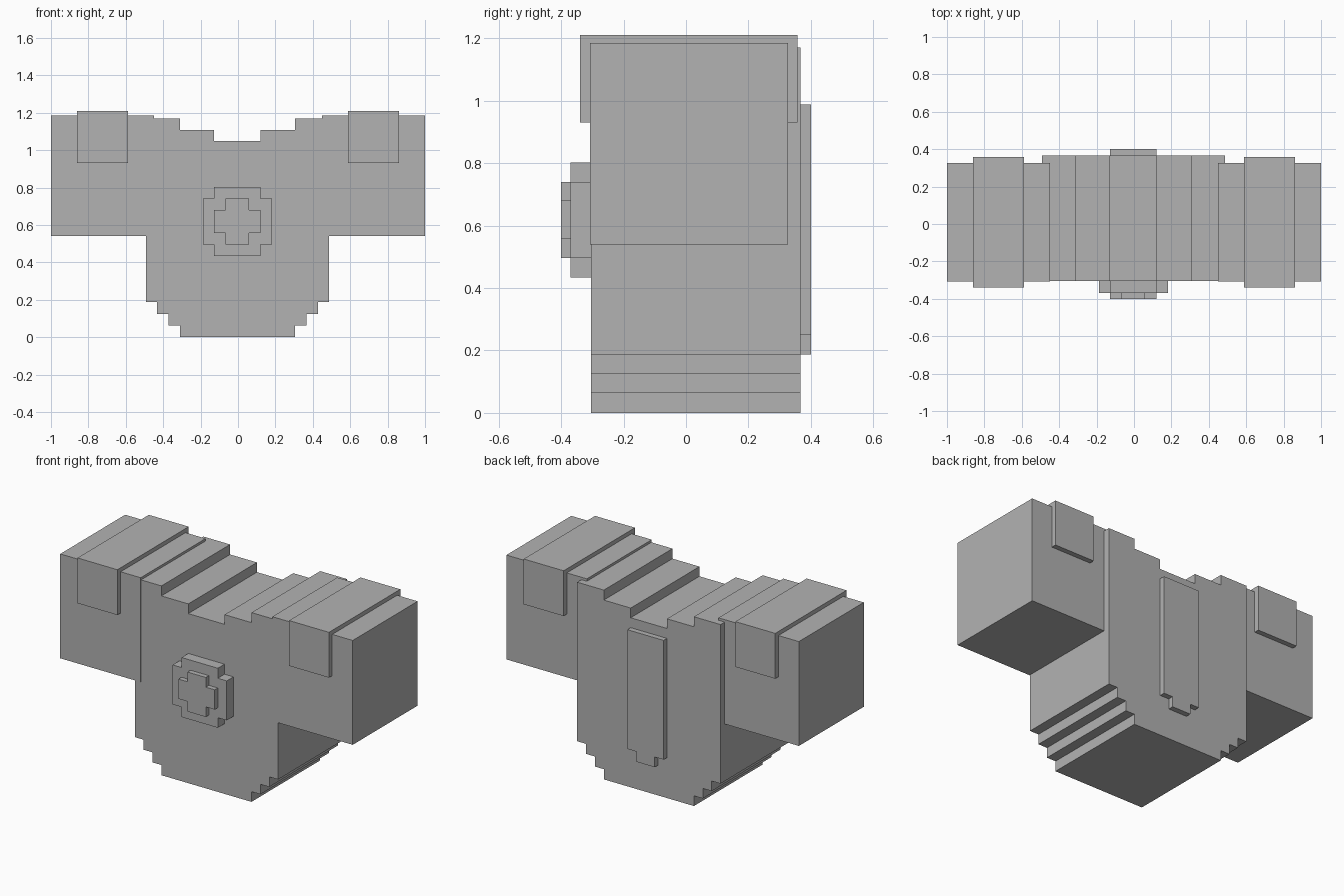
import bpy
import bmesh

cube = bpy.data.objects.get("Cube")
if cube:
    bpy.data.objects.remove(cube, do_unlink=True)

GREY = (0.448, 0.448, 0.448, 1.0)
grey = bpy.data.materials.new("plain grey")
grey.diffuse_color = GREY
grey.use_nodes = True
grey.node_tree.nodes["Principled BSDF"].inputs["Base Color"].default_value = GREY

CENTRE = -0.003  # the torso sits a hair off the middle


def extrude_profile(name, points, y_front, y_back):
    """Extrude an (x, z) outline from y_front to y_back."""
    bm = bmesh.new()
    face = bm.faces.new([bm.verts.new((x, y_front, z)) for x, z in points])
    grown = bmesh.ops.extrude_face_region(bm, geom=[face])["geom"]
    verts = [v for v in grown if isinstance(v, bmesh.types.BMVert)]
    bmesh.ops.translate(bm, verts=verts, vec=(0, y_back - y_front, 0))
    bmesh.ops.recalc_face_normals(bm, faces=bm.faces)
    mesh = bpy.data.meshes.new(name)
    bm.to_mesh(mesh)
    bm.free()
    mesh.materials.append(grey)
    obj = bpy.data.objects.new(name, mesh)
    bpy.context.collection.objects.link(obj)
    return obj


def symmetric(half):
    """Complete a right-hand half outline by mirroring it about the centre."""
    return ([(CENTRE + x, z) for x, z in half]
            + [(CENTRE - x, z) for x, z in reversed(half)])


def block(name, x, y, z):
    outline = [(x[0], z[0]), (x[1], z[0]), (x[1], z[1]), (x[0], z[1])]
    return extrude_profile(name, outline, *y)


# Torso with stepped hem and stepped neckline
torso = [(0.308, 0), (0.308, 0.063), (0.369, 0.063), (0.369, 0.125),
         (0.43, 0.125), (0.43, 0.187), (0.49, 0.187), (0.49, 1.17),
         (0.308, 1.17), (0.308, 1.108), (0.124, 1.108), (0.124, 1.048)]
extrude_profile("torso", symmetric(torso), -0.304, 0.367)

# Sleeves and the shoulder bands wrapped around them
for side, s in (("left", 1), ("right", -1)):
    block(side + "_sleeve", sorted((s * 0.45, s * 1.0)), (-0.308, 0.326), (0.54, 1.185))
    block(side + "_shoulder_band", sorted((s * 0.587, s * 0.86)), (-0.34, 0.357), (0.93, 1.21))

# Raised chest emblem in two stepped layers
emblem = [(0.124, 0.434), (0.124, 0.496), (0.185, 0.496),
          (0.185, 0.74), (0.124, 0.74), (0.124, 0.802)]
extrude_profile("emblem_base", symmetric(emblem), -0.37, -0.30)
cross = [(0.063, 0.496), (0.063, 0.558), (0.124, 0.558),
         (0.124, 0.68), (0.063, 0.68), (0.063, 0.74)]
extrude_profile("emblem_cross", symmetric(cross), -0.40, -0.36)

# Raised back panel with a narrower tip
panel = [(0.063, 0.187), (0.063, 0.25), (0.124, 0.25), (0.124, 0.987)]
extrude_profile("back_panel", symmetric(panel), 0.36, 0.40)
